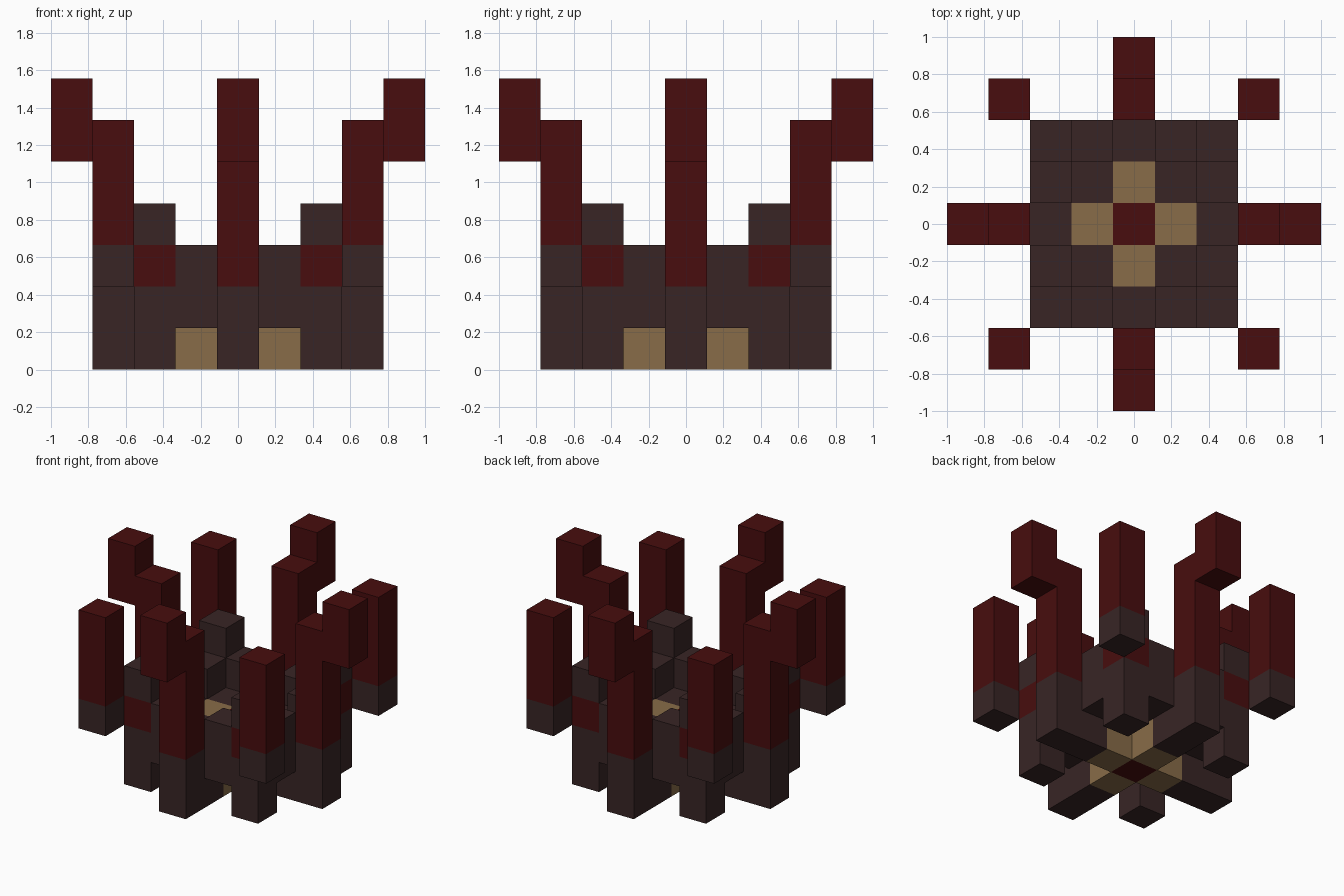
import bpy
import bmesh
from mathutils import Matrix, Vector
from math import radians

U = 2 / 9  # edge of one cube cell

if "Cube" in bpy.data.objects:
    bpy.data.objects.remove(bpy.data.objects["Cube"], do_unlink=True)


def material(name, rgb):
    mat = bpy.data.materials.new(name)
    mat.use_nodes = True
    color = (*rgb, 1)
    mat.diffuse_color = color
    mat.node_tree.nodes["Principled BSDF"].inputs["Base Color"].default_value = color
    return mat


BROWN = material("dark brown", (0.0395, 0.0185, 0.0185))
RED = material("deep red", (0.065, 0.004, 0.0044))
TAN = material("tan", (0.246, 0.150, 0.065))


def block(name, mat, x, y, z, turn=0):
    """Box covering inclusive cell ranges, turned about the vertical axis."""
    low = Vector((x[0] - 0.5, y[0] - 0.5, z[0])) * U
    high = Vector((x[1] + 0.5, y[1] + 0.5, z[1] + 1)) * U
    bm = bmesh.new()
    place = (Matrix.Rotation(radians(turn), 4, "Z")
             @ Matrix.Translation((low + high) / 2)
             @ Matrix.Diagonal((*(high - low), 1)))
    bmesh.ops.create_cube(bm, size=1, matrix=place)
    mesh = bpy.data.meshes.new(name)
    bm.to_mesh(mesh)
    bm.free()
    mesh.materials.append(mat)
    bpy.context.collection.objects.link(bpy.data.objects.new(name, mesh))


# Core in the middle of the body
block("core", RED, (0, 0), (0, 0), (0, 1))

# One quarter of the body, repeated around the core
QUARTER = [
    # Straight side: inner spoke, root and stepped arm
    ("inner_spoke", TAN, (1, 1), (0, 0), (0, 1)),
    ("arm_root", BROWN, (2, 3), (0, 0), (0, 1)),
    ("arm_lower", RED, (3, 3), (0, 0), (2, 5)),
    ("arm_tip", RED, (4, 4), (0, 0), (5, 6)),
    # Diagonal: floor, foot, stacked corner and rim blocks
    ("floor_corner", BROWN, (1, 2), (1, 2), (1, 1)),
    ("corner_foot", BROWN, (2, 2), (2, 2), (0, 0)),
    ("corner_joint", RED, (2, 2), (2, 2), (2, 2)),
    ("corner_cap", BROWN, (2, 2), (2, 2), (3, 3)),
    ("rim_block_a", BROWN, (2, 2), (1, 1), (2, 2)),
    ("rim_block_b", BROWN, (1, 1), (2, 2), (2, 2)),
    # Outer post beyond each corner
    ("post_base", BROWN, (3, 3), (3, 3), (2, 2)),
    ("post", RED, (3, 3), (3, 3), (3, 5)),
]
SIDES = {"left": 0, "back": 90, "right": 180, "front": 270}
for side, angle in SIDES.items():
    for part, mat, x, y, z in QUARTER:
        block(f"{part}_{side}", mat, x, y, z, angle)
